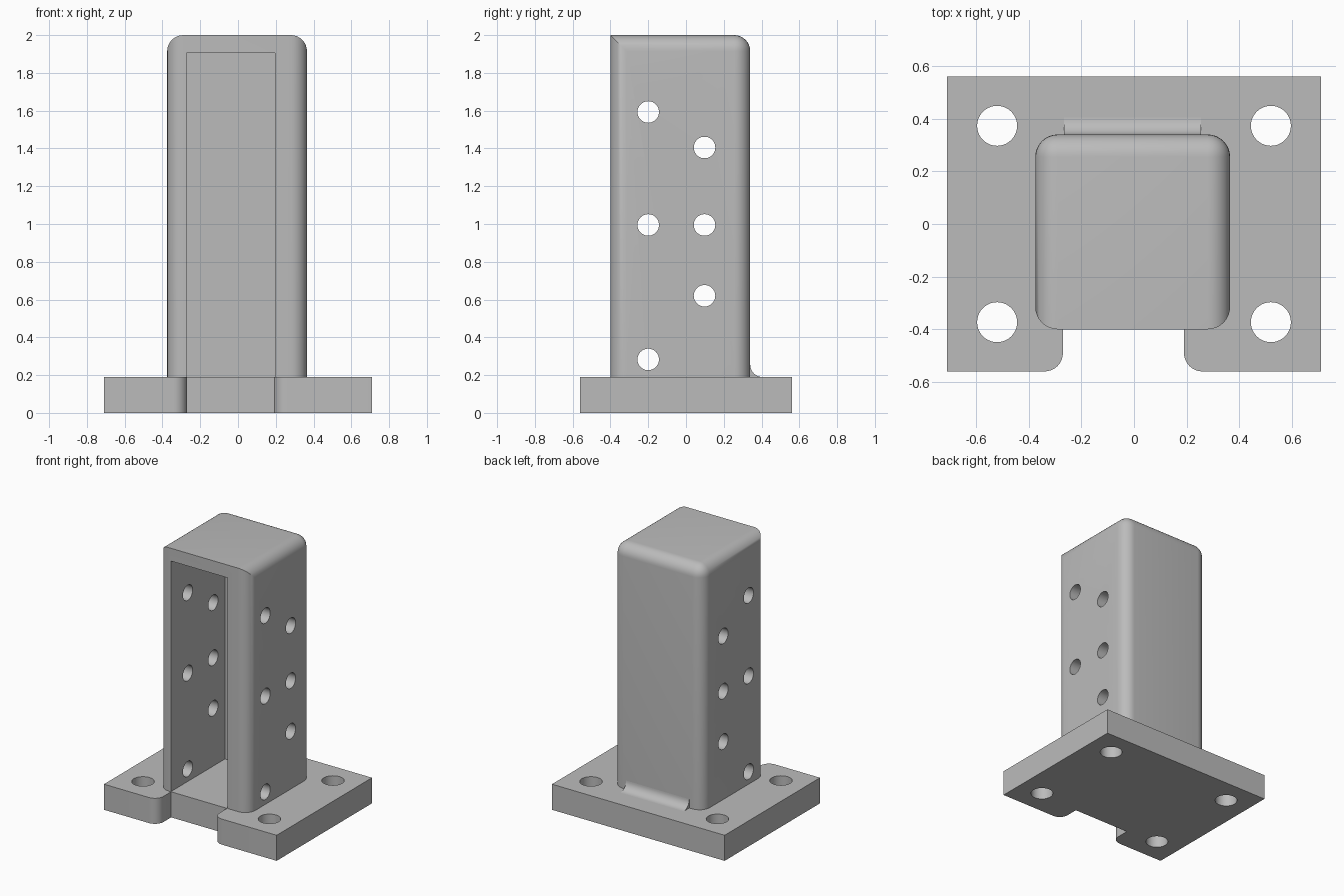
import bpy, bmesh, math
from mathutils import Matrix, Vector

old = bpy.data.objects.get("Cube")
if old:
    bpy.data.objects.remove(old, do_unlink=True)

grey = bpy.data.materials.new("plain_grey")
grey.use_nodes = True
colour = (0.5, 0.5, 0.5, 1)
grey.diffuse_color = colour
grey.node_tree.nodes["Principled BSDF"].inputs["Base Color"].default_value = colour

PLATE_TOP = 0.19


def make_object(name, bm):
    bmesh.ops.recalc_face_normals(bm, faces=bm.faces)
    mesh = bpy.data.meshes.new(name)
    bm.to_mesh(mesh)
    bm.free()
    mesh.materials.append(grey)
    obj = bpy.data.objects.new(name, mesh)
    bpy.context.collection.objects.link(obj)
    return obj


def box(lo, hi):
    bm = bmesh.new()
    bmesh.ops.create_cube(bm, size=1)
    for v in bm.verts:
        v.co = Vector([(a + b) / 2 + c * (b - a) for a, b, c in zip(lo, hi, v.co)])
    return bm


def extrude(points, offset):
    """Solid made by sweeping a closed outline along an offset."""
    bm = bmesh.new()
    face = bm.faces.new([bm.verts.new(p) for p in points])
    swept = bmesh.ops.extrude_face_region(bm, geom=[face], use_keep_orig=True)
    moved = [g for g in swept["geom"] if isinstance(g, bmesh.types.BMVert)]
    bmesh.ops.translate(bm, verts=moved, vec=offset)
    return bm


def drills(centres, radius, axis, length):
    """Cylinders at the given centres, all in one mesh."""
    bm = bmesh.new()
    turn = Vector((0, 0, 1)).rotation_difference(Vector(axis)).to_matrix().to_4x4()
    for c in centres:
        bmesh.ops.create_cone(bm, cap_ends=True, segments=40, radius1=radius,
                              radius2=radius, depth=length,
                              matrix=Matrix.Translation(c) @ turn)
    return bm


def cut(obj, bm):
    cutter = make_object("cutter", bm)
    cutter.hide_render = True
    mod = obj.modifiers.new("cut", "BOOLEAN")
    mod.operation, mod.solver, mod.object = "DIFFERENCE", "EXACT", cutter
    bpy.context.view_layer.objects.active = obj
    bpy.ops.object.modifier_apply(modifier=mod.name)
    bpy.data.objects.remove(cutter, do_unlink=True)


def arc(cx, cy, r, start, end, steps=10):
    return [(cx + r * math.cos(math.radians(start + (end - start) * i / steps)),
             cy + r * math.sin(math.radians(start + (end - start) * i / steps)))
            for i in range(steps + 1)]


# Base plate with a round-lipped notch in its front edge
X, Y, LIP = 0.71, 0.56, 0.07
NOTCH_L, NOTCH_R, FRONT = -0.27, 0.19, -0.4
outline = [(-X, Y), (-X, -Y)]
outline += arc(NOTCH_L - LIP, -Y + LIP, LIP, -90, 0)
outline += [(NOTCH_L, FRONT), (NOTCH_R, FRONT)]
outline += arc(NOTCH_R + LIP, -Y + LIP, LIP, 180, 270)
outline += [(X, -Y), (X, Y)]
plate = make_object("base_plate", extrude([(x, y, 0) for x, y in outline], (0, 0, PLATE_TOP)))
cut(plate, drills([(sx * 0.52, sy * 0.373, 0.1) for sx in (-1, 1) for sy in (-1, 1)],
                  0.076, (0, 0, 1), 1))

# Hollow post: every upright edge and the side and back top edges are rounded
bm = box((-0.375, FRONT, PLATE_TOP), (0.365, 0.34, 2))


def is_rounded(edge):
    a, b = (v.co for v in edge.verts)
    upright = abs(a.z - b.z) > 1
    top = min(a.z, b.z) > 1.9
    front = max(a.y, b.y) < 0
    return upright or (top and not front)


bmesh.ops.bevel(bm, geom=[e for e in bm.edges if is_rounded(e)], offset=0.085,
                offset_type="OFFSET", segments=8, profile=0.5, affect="EDGES")
post = make_object("post", bm)

# Open front cavity, then the staggered side holes
cut(post, box((-0.273, -0.6, 0.1), (0.195, 0.237, 1.905)))
side_holes = [(0, -0.2, z) for z in (0.283, 0.995, 1.593)]
side_holes += [(0, 0.098, z) for z in (0.62, 0.995, 1.405)]
cut(post, drills(side_holes, 0.057, (1, 0, 0), 2))

# Concave weld fillet along the foot of the back wall
R = 0.065
curve = arc(0.34 + R, PLATE_TOP + R, R, 180, 270)
profile = [(0.33, PLATE_TOP), (0.33, PLATE_TOP + R)] + curve
fillet = make_object("back_fillet",
                     extrude([(-0.265, y, z) for y, z in profile], (0.52, 0, 0)))

# Smooth rounded areas, keep real edges crisp
bpy.ops.object.select_all(action="DESELECT")
for obj in (plate, post, fillet):
    obj.select_set(True)
bpy.context.view_layer.objects.active = post
bpy.ops.object.shade_smooth_by_angle(angle=math.radians(30))
